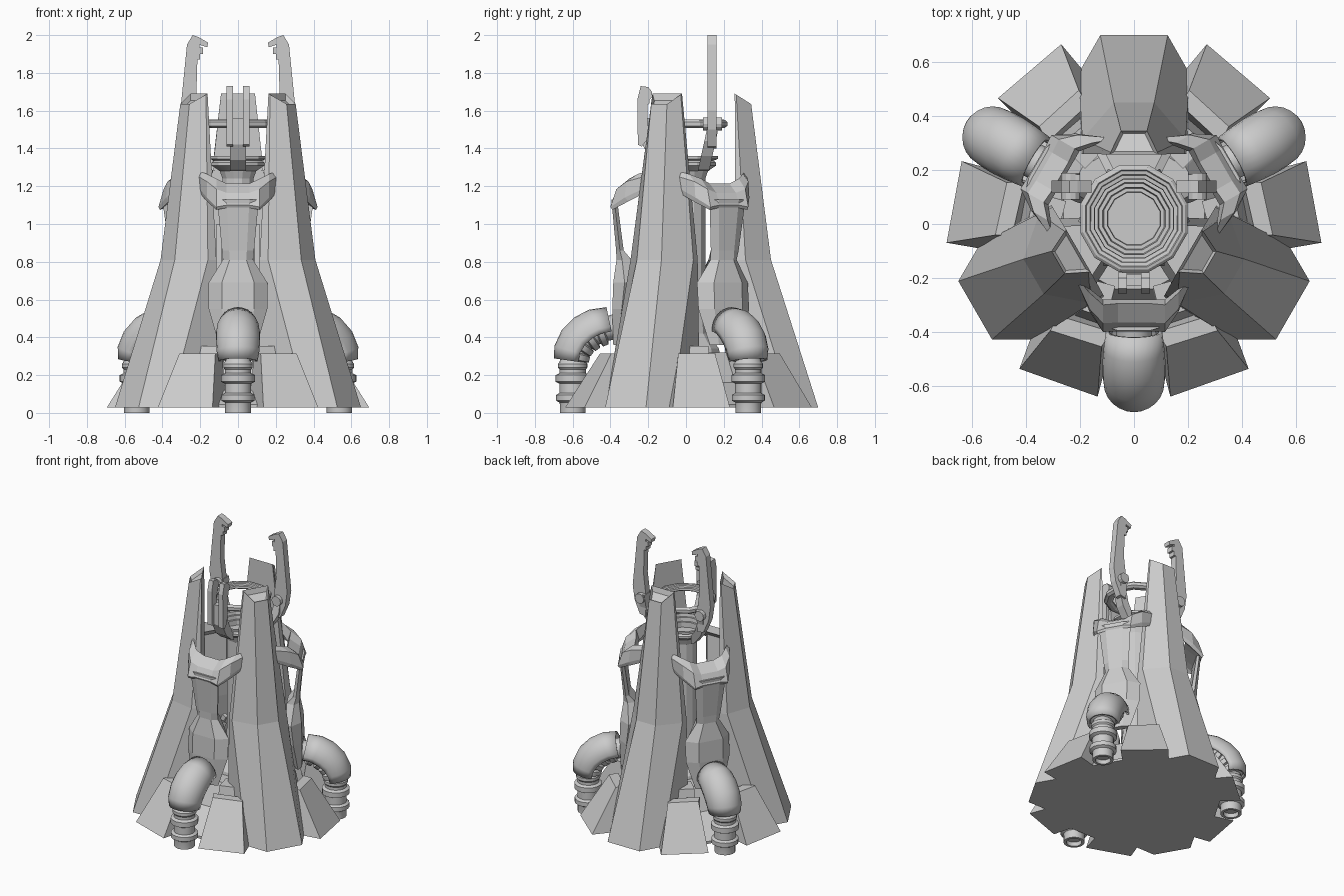
import bpy, bmesh, math
from mathutils import Vector, Matrix

if "Cube" in bpy.data.objects:
    bpy.data.objects.remove(bpy.data.objects["Cube"])

CENTER = Vector((0, 0.02, 0))
PILLARS = (90, 210, 330)
PIPES = (30, 150, 270)

metal = bpy.data.materials.new("grey_metal")
metal.diffuse_color = (0.6, 0.6, 0.6, 1)
metal.use_nodes = True
metal.node_tree.nodes["Principled BSDF"].inputs["Base Color"].default_value = metal.diffuse_color


def place(name, bm, angles=(0,), smooth=None, thick=0):
    """Turn a bmesh into one object per angle around the tower axis."""
    bmesh.ops.recalc_face_normals(bm, faces=bm.faces)
    me = bpy.data.meshes.new(name)
    bm.to_mesh(me)
    bm.free()
    me.materials.append(metal)
    for a in angles:
        ob = bpy.data.objects.new(name, me.copy() if len(angles) > 1 else me)
        bpy.context.collection.objects.link(ob)
        ob.location = CENTER
        ob.rotation_euler.z = math.radians(a)
        if thick:
            m = ob.modifiers.new("shell", 'SOLIDIFY')
            m.thickness, m.offset = thick, 0
        if smooth:
            bpy.ops.object.select_all(action='DESELECT')
            ob.select_set(True)
            bpy.context.view_layer.objects.active = ob
            bpy.ops.object.shade_smooth_by_angle(angle=math.radians(smooth))


def loft(sections, closed=True, caps=True, bm=None, flip=1):
    """Skin matching loops of (r, t, z) points."""
    bm = bm or bmesh.new()
    rows = [[bm.verts.new((p[0], p[1] * flip, p[2])) for p in s] for s in sections]
    n = len(rows[0])
    for a, b in zip(rows, rows[1:]):
        for i in range(n if closed else n - 1):
            j = (i + 1) % n
            bm.faces.new((a[i], a[j], b[j], b[i]))
    if caps:
        bm.faces.new(rows[0][::-1])
        bm.faces.new(rows[-1])
    return bm


def sweep(path, n=16, arc=None, caps=True):
    """Tube along (r, z, radius, tilt) stations; tilt is the heading from vertical."""
    secs = []
    for r, z, rad, tilt in path:
        c, s = math.cos(math.radians(tilt)), math.sin(math.radians(tilt))
        if arc:
            ang = [math.radians(-arc + 2 * arc * i / n) for i in range(n + 1)]
        else:
            ang = [2 * math.pi * i / n for i in range(n)]
        secs.append([(r + rad * math.cos(a) * c, rad * math.sin(a),
                      z + rad * math.cos(a) * s) for a in ang])
    return loft(secs, closed=not arc, caps=caps)


def bar(bm, a, b, w, h):
    a, b = Vector(a), Vector(b)
    d = b - a
    m = Matrix.Translation((a + b) / 2) @ d.to_track_quat('Z', 'Y').to_matrix().to_4x4()
    bmesh.ops.create_cube(bm, size=1, matrix=m @ Matrix.Diagonal((w, h, d.length, 1)))


def lathe(profile, n=12):
    return loft([[(r * math.cos(2 * math.pi * (i + .5) / n),
                   r * math.sin(2 * math.pi * (i + .5) / n), z) for i in range(n)]
                 for r, z in profile])


def plate(outline, axis, lo, hi, bm=None):
    """Extrude a 2D (u, z) outline; axis 'y' gives u = x, axis 'x' gives u = y."""
    f = (lambda u, z, k: (u, k, z)) if axis == 'y' else (lambda u, z, k: (k, u, z))
    return loft([[f(u, z, k) for u, z in outline] for k in (lo, hi)], bm=bm)


def hexa(z, ro, wo, rm, wm, ri, wi, zo=None):
    zo = z if zo is None else zo
    zm = z + (zo - z) * (rm - ri) / (ro - ri)
    return [(ri, -wi, z), (rm, -wm, zm), (ro, -wo, zo),
            (ro, wo, zo), (rm, wm, zm), (ri, wi, z)]


# Three tall faceted pillars with recessed tops
bm = loft([hexa(.028, .68, .125, .54, .205, .24, .20),
           hexa(.81, .43, .075, .295, .192, .24, .187),
           hexa(1.69, .325, .048, .246, .087, .238, .09, 1.635)])
bmesh.ops.recalc_face_normals(bm, faces=bm.faces)
bm.normal_update()
top = max(bm.faces, key=lambda f: f.calc_center_median().z)
bmesh.ops.inset_region(bm, faces=[top], thickness=.012, use_even_offset=True)
bmesh.ops.translate(bm, verts=top.verts, vec=(0, 0, -.03))
place("pillar", bm, PILLARS)

# Base plate and sloped base blocks in mirrored pairs
place("base_plate", lathe([(.55, .028), (.55, .045), (.34, .16), (.27, .32)]))
bm = bmesh.new()
small = bmesh.new()
for s in (1, -1):
    loft([[(.66, .135, .028), (.557, .425, .028), (.30, .33, .028), (.38, .06, .028)],
          [(.475, .12, .315), (.415, .31, .315), (.36, .28, .315), (.42, .085, .315)]],
         bm=bm, flip=s)
    loft([[(.42, .10, .1), (.36, .25, .1), (.22, .20, .1), (.25, .07, .1)],
          [(.37, .10, .355), (.33, .22, .355), (.22, .18, .355), (.25, .07, .355)]],
         bm=small, flip=s)
place("base_block", bm, PIPES)
place("inner_block", small, PIPES)

# Ribbed pipes that rise and bend into the tower
path = [(.62, .03, .05, 0), (.62, 0, .05, 0), (.62, 0, .068, 0), (.62, .045, .068, 0)]
for z, h, rad in ((.055, .05, .088), (.155, .055, .09), (.23, .04, .078)):
    path += [(.62, z, .07, 0), (.62, z + .01, rad, 0),
             (.62, z + h - .01, rad, 0), (.62, z + h, .07, 0)]
for r, z, tilt in ((.613, .30, 12), (.585, .36, 35), (.535, .405, 55), (.475, .435, 68)):
    dr, dz = -math.sin(math.radians(tilt)), math.cos(math.radians(tilt))
    for k, rad in ((-.022, .066), (-.015, .084), (.015, .084), (.022, .066)):
        path.append((r + dr * k, z + dz * k, rad, tilt))
path.append((.38, .46, .066, 75))
place("ribbed_pipe", sweep(path), PIPES, 35)

# Rounded cover over each pipe bend
place("pipe_cover", sweep([(.615, .275, .097, 8), (.608, .325, .106, 15),
                           (.578, .378, .110, 32), (.535, .417, .110, 50),
                           (.485, .444, .106, 65), (.42, .457, .098, 78)],
                          n=14, arc=105, caps=False), PIPES, 40, .014)


# Folded panels behind the pipes
def panel(z, r, w, d, b):
    return [(r - d, -w, z), (r, -.55 * w, z), (r, .55 * w, z), (r - d, w, z),
            (r - d - b, .8 * w, z), (r - d - b, -.8 * w, z)]


place("panel", loft([panel(.36, .405, .10, .02, .02), panel(.55, .41, .155, .05, .03),
                     panel(.69, .405, .155, .06, .03), panel(.81, .388, .08, .03, .05),
                     panel(.86, .39, .085, .02, .02), panel(1.13, .415, .11, .015, .015)]),
      PIPES)


# Horned caps on the panels
def cap(t, *pts):
    return [(r, t, z) for r, z in pts]


half = [cap(.207, (.228, 1.17), (.24, 1.19), (.245, 1.25), (.225, 1.28), (.212, 1.22)),
        cap(.165, (.325, 1.12), (.345, 1.14), (.335, 1.225), (.275, 1.265), (.26, 1.20)),
        cap(.115, (.41, 1.075), (.42, 1.09), (.388, 1.185), (.32, 1.24), (.30, 1.17)),
        cap(.06, (.41, 1.085), (.418, 1.10), (.385, 1.165), (.315, 1.214), (.30, 1.17))]
other = [[(r, -t, z) for r, t, z in s] for s in reversed(half)]
place("horned_cap", loft(half + other), PIPES)

# Upright fins beside the core and low struts
bm = bmesh.new()
for s in (1, -1):
    bar(bm, (.16, .10 * s, .64), (.14, .10 * s, 1.0), .025, .03)
    bar(bm, (.09, .06 * s, .66), (.26, .17 * s, .30), .03, .03)
place("strut", bm, PIPES)

# Central core with a stepped bowl on top
place("core", lathe([(.20, .1), (.16, .34), (.10, .42), (.085, .6), (.085, 1.27)]))
place("bowl", lathe([(.085, 1.24), (.10, 1.28), (.145, 1.31), (.145, 1.325), (.13, 1.335),
                     (.155, 1.345), (.155, 1.36), (.138, 1.36), (.134, 1.34),
                     (.12, 1.34), (.116, 1.315), (.102, 1.315), (.10, 1.28)]), smooth=20)

# Grooved hoop above the bowl
bm = bmesh.new()
ring = [(.150, 1.518), (.152, 1.532), (.166, 1.534), (.169, 1.544), (.182, 1.546),
        (.186, 1.552), (.196, 1.550), (.206, 1.54), (.206, 1.52), (.19, 1.508), (.165, 1.508)]
loft([[(r * math.cos(i * math.pi / 6 + .26), r * math.sin(i * math.pi / 6 + .26), z)
       for r, z in ring] for i in range(13)], caps=False, bm=bm)
bmesh.ops.remove_doubles(bm, verts=bm.verts, dist=1e-4)
place("hoop", bm)

# Tall hooked claws on both sides
blade = [(.205, 1.40), (.25, 1.41), (.29, 1.50), (.305, 1.60), (.285, 1.80), (.27, 1.95),
         (.24, 2.0), (.21, 1.99), (.158, 1.96), (.163, 1.935), (.205, 1.95), (.205, 1.935),
         (.185, 1.935), (.185, 1.90), (.20, 1.90), (.20, 1.87), (.215, 1.87),
         (.22, 1.70), (.205, 1.58), (.20, 1.50)]
arm = [(.125, 1.28), (.15, 1.29), (.21, 1.36), (.25, 1.44), (.25, 1.56), (.20, 1.56),
       (.20, 1.46), (.17, 1.39), (.135, 1.345)]
for side, s in (("right", 1), ("left", -1)):
    place(side + "_claw", plate([(u * s, z) for u, z in blade], 'y', .095, .142))
    bm = loft([[(u * s, .04 + (z - 1.27) * .22 + k, z) for u, z in arm] for k in (0, .06)])
    bmesh.ops.create_cone(bm, cap_ends=True, segments=12, radius1=.035, radius2=.035, depth=.10,
                          matrix=Matrix.Translation((.235 * s, .12, 1.53)) @
                          Matrix.Rotation(math.pi / 2, 4, 'X'))
    place(side + "_claw_arm", bm)

# Folded front claw made of two plates on a curved arm
fold = [(-.255, 1.41), (-.23, 1.44), (-.222, 1.50), (-.225, 1.63), (-.212, 1.64),
        (-.212, 1.66), (-.20, 1.67), (-.20, 1.70), (-.22, 1.725), (-.26, 1.73),
        (-.277, 1.66), (-.275, 1.42)]
bm = bmesh.new()
for s in (1, -1):
    plate(fold, 'x', .026 * s, .06 * s, bm)
place("front_claw", bm)
place("front_claw_arm", plate([(-.125, 1.28), (-.15, 1.29), (-.21, 1.34), (-.25, 1.42),
                               (-.25, 1.56), (-.205, 1.56), (-.20, 1.46), (-.17, 1.39),
                               (-.135, 1.345)], 'x', -.042, .042))
